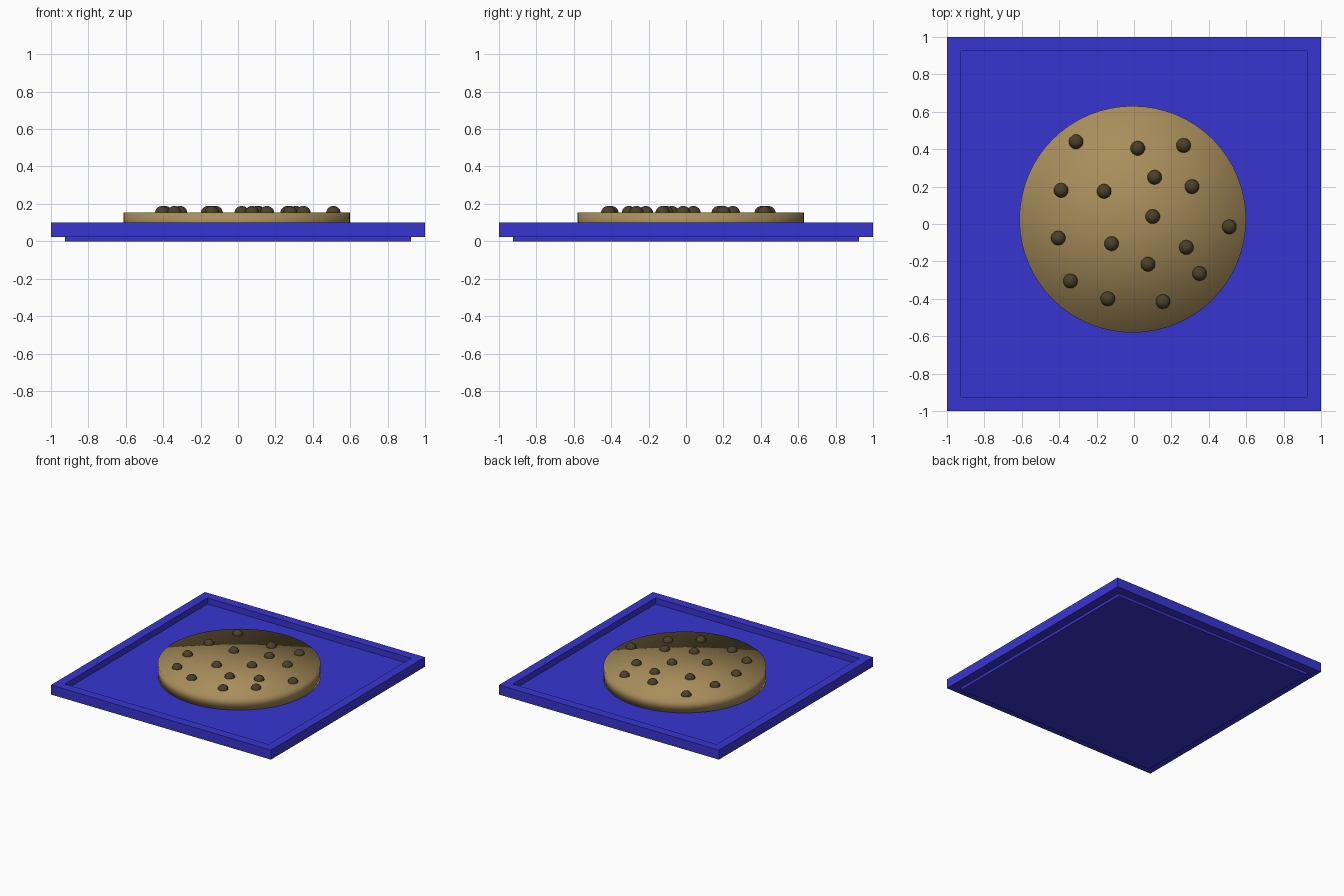
import bpy

if "Cube" in bpy.data.objects:
    bpy.data.objects.remove(bpy.data.objects["Cube"])


def material(name, color):
    m = bpy.data.materials.new(name)
    m.diffuse_color = (*color, 1.0)
    m.use_nodes = True
    m.node_tree.nodes["Principled BSDF"].inputs["Base Color"].default_value = m.diffuse_color
    return m


blue = material("tray blue", (0.04, 0.036, 0.64))
tan = material("baked tan", (0.39, 0.27, 0.105))
brown = material("dark chocolate", (0.07, 0.052, 0.022))


def finish(name, mat):
    ob = bpy.context.object
    ob.name = name
    ob.data.materials.append(mat)
    return ob


def box(name, x0, x1, y0, y1, z0, z1, mat):
    bpy.ops.mesh.primitive_cube_add(
        size=1, location=((x0 + x1) / 2, (y0 + y1) / 2, (z0 + z1) / 2))
    ob = finish(name, mat)
    ob.scale = (x1 - x0, y1 - y0, z1 - z0)
    bpy.ops.object.transform_apply(location=False, rotation=False, scale=True)
    return ob


# Tray: a floor slab that drops slightly below a raised square rim
INNER, FLOOR = 0.926, 0.05
RIM_LOW, RIM_TOP = 0.022, 0.1
box("tray_floor", -INNER, INNER, -INNER, INNER, 0, FLOOR, blue)
box("rim_front", -1, 1, -1, -INNER, RIM_LOW, RIM_TOP, blue)
box("rim_back", -1, 1, INNER, 1, RIM_LOW, RIM_TOP, blue)
box("rim_left", -1, -INNER, -INNER, INNER, RIM_LOW, RIM_TOP, blue)
box("rim_right", INNER, 1, -INNER, INNER, RIM_LOW, RIM_TOP, blue)

# Cookie: a thick disc resting on the tray floor, softly shaded over its edge
COOKIE_TOP = 0.154
bpy.ops.mesh.primitive_cylinder_add(
    vertices=64, radius=0.606, depth=COOKIE_TOP - FLOOR, end_fill_type='TRIFAN',
    location=(-0.007, 0.025, (COOKIE_TOP + FLOOR) / 2))
finish("cookie", tan)
bpy.ops.object.shade_smooth()

# Chocolate chips: small balls half sunk into the cookie
chips = [(-.31, .44), (.02, .405), (.265, .42), (.11, .25), (.31, .20),
         (-.39, .18), (-.16, .175), (.10, .04), (.51, -.015), (-.405, -.075),
         (-.12, -.105), (.28, -.125), (.075, -.215), (.35, -.265),
         (-.34, -.305), (-.14, -.40), (.155, -.415)]
for i, (x, y) in enumerate(chips):
    bpy.ops.mesh.primitive_uv_sphere_add(
        segments=24, ring_count=16, radius=0.039, location=(x, y, 0.15))
    finish(f"chip_{i + 1}", brown)
    bpy.ops.object.shade_smooth()
